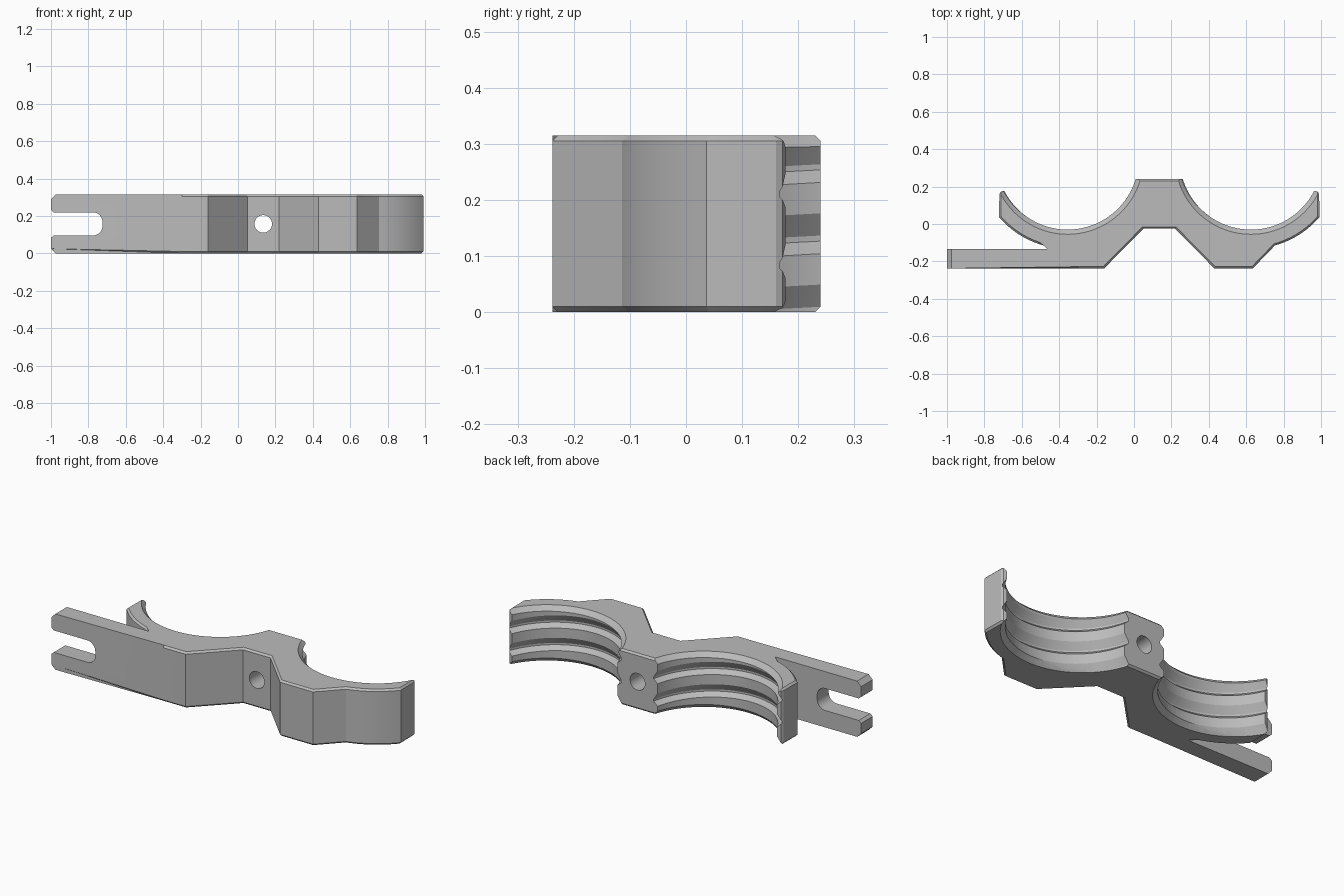
import bpy, bmesh
from math import radians, cos, sin, sqrt
from mathutils import Matrix, Vector

if "Cube" in bpy.data.objects:
    bpy.data.objects.remove(bpy.data.objects["Cube"])

H = 0.315            # height of the clamp
MID = 0.135          # mirror line between the two cradles
CX, CY = 0.49, 0.35  # cradle axis offset from the mirror line
CREST, ROOT, PITCH = 0.38, 0.405, 0.127

grey = bpy.data.materials.new("light grey plastic")
grey.use_nodes = True
colour = (0.5, 0.5, 0.5, 1)
grey.diffuse_color = colour
grey.node_tree.nodes["Principled BSDF"].inputs["Base Color"].default_value = colour


def finish(bm, name):
    bmesh.ops.recalc_face_normals(bm, faces=bm.faces)
    mesh = bpy.data.meshes.new(name)
    bm.to_mesh(mesh)
    bm.free()
    mesh.materials.append(grey)
    obj = bpy.data.objects.new(name, mesh)
    bpy.context.collection.objects.link(obj)
    return obj


def extrude(bm, points, depth):
    """Extrude a closed 3D outline along a vector."""
    face = bm.faces.new([bm.verts.new(p) for p in points])
    made = bmesh.ops.extrude_face_region(bm, geom=[face])["geom"]
    verts = [v for v in made if isinstance(v, bmesh.types.BMVert)]
    bmesh.ops.translate(bm, vec=depth, verts=verts)
    bmesh.ops.recalc_face_normals(bm, faces=bm.faces)


def cut(body, cutter):
    mod = body.modifiers.new(cutter.name, "BOOLEAN")
    mod.operation, mod.solver, mod.object = "DIFFERENCE", "EXACT", cutter
    bpy.context.view_layer.objects.active = body
    bpy.ops.object.modifier_apply(modifier=mod.name)
    bpy.data.objects.remove(cutter)


# Right half of the plan outline, offsets from the mirror line
def arm_outline():
    r, n = 0.482, 14
    start, end = radians(-74.5), radians(-40.5)
    pts = []
    for i in range(n + 1):
        a = start + (end - start) * i / n
        pts.append((CX + r * cos(a), CY + r * sin(a)))
    return pts + [(0.855, 0.16), (0.848, 0.172), (0.835, 0.177), (0.79, 0.177),
                  (0.165, 0.177), (0.165, 0.24)]


arm = arm_outline()
right = [(0.085, -0.025), (0.295, -0.238), (0.5, -0.238)] + arm
left = list(reversed(arm)) + [(0.597, -0.135)]
outline = [(MID + x, y) for x, y in right] + [(MID - x, y) for x, y in left]
outline += [(-1, -0.135), (-1, -0.238), (-0.3, -0.238), (-0.16, -0.238), (0.05, -0.025)]

# Body with finely chamfered rims, leaving the fork bar square
bm = bmesh.new()
extrude(bm, [(x, y, 0) for x, y in outline], Vector((0, 0, H)))


def rim(e):
    a, b = (v.co for v in e.verts)
    if abs(a.z - b.z) > 0.001:
        return False
    m = (a + b) / 2
    bar = m.x < -0.3 and m.y < -0.12
    inside = abs(m.y - 0.177) < 0.002 or (m.y > 0.18 and m.y < 0.239)
    return not bar and not inside


bmesh.ops.bevel(bm, geom=[e for e in bm.edges if rim(e)], offset=0.01,
                segments=1, affect="EDGES")
# Corners at the end of the fork bar
tips = [e for e in bm.edges if all(v.co.x < -0.999 for v in e.verts)
        and abs(e.verts[0].co.z - e.verts[1].co.z) < 0.001]
bmesh.ops.bevel(bm, geom=tips, offset=0.025, segments=1, affect="EDGES")
body = finish(bm, "double_cradle_clamp")


# Threaded cradle cutter: half a left-handed screw
def thread_cutter(cx):
    tooth = [(0.005, ROOT), (0.045, CREST), (0.1, CREST), (0.122, ROOT)]
    bm = bmesh.new()
    low, high = (bm.verts.new((cx, CY, z)) for z in (-0.4, 0.8))
    columns, n = [], 72
    for i in range(n + 1):
        a = radians(180 + 180 * i / n)
        shift = 0.13 - PITCH * (180 * i / n - 20) / 360
        columns.append([bm.verts.new((cx + r * cos(a), CY + r * sin(a), shift + k * PITCH + o))
                        for k in range(-3, 4) for o, r in tooth])
    for a, b in zip(columns, columns[1:]):
        bm.faces.new((low, a[0], b[0]))
        bm.faces.new((high, b[-1], a[-1]))
        for j in range(len(a) - 1):
            bm.faces.new((a[j], a[j + 1], b[j + 1], b[j]))
    for c in (columns[0], columns[-1]):
        bm.faces.new([low] + c + [high])
    return finish(bm, "thread_cutter")


def cone_cutter(cx, z, r_low, r_high):
    bm = bmesh.new()
    bmesh.ops.create_cone(bm, cap_ends=True, segments=144, radius1=r_low, radius2=r_high,
                          depth=0.06, matrix=Matrix.Translation((cx, CY, z)))
    return finish(bm, "cone_cutter")


for side in (-1, 1):
    x = MID + side * CX
    cut(body, thread_cutter(x))
    cut(body, cone_cutter(x, H, ROOT - 0.03, ROOT + 0.03))
    cut(body, cone_cutter(x, 0, ROOT + 0.03, ROOT - 0.03))

# Fork slot with rounded inner corners and flared mouth
half, rad = 0.062, 0.05
upper = [(-1.02, half + 0.03), (-0.985, half)]
for i in range(9):
    a = radians(90 - 90 * i / 8)
    upper.append((-0.725 - rad + rad * cos(a), half - rad + rad * sin(a)))
slot = upper + [(x, -z) for x, z in reversed(upper)]
bm = bmesh.new()
extrude(bm, [(x, -0.4, H / 2 + z) for x, z in slot], Vector((0, 0.35, 0)))
cut(body, finish(bm, "slot_cutter"))

# Bolt hole through the middle boss
bm = bmesh.new()
bmesh.ops.create_cone(bm, cap_ends=True, segments=40, radius1=0.047, radius2=0.047, depth=1,
                      matrix=Matrix.Translation((MID, 0, H / 2)) @ Matrix.Rotation(radians(90), 4, "X"))
cut(body, finish(bm, "hole_cutter"))

# Smooth curved walls, keep edges crisp
bpy.ops.object.select_all(action="DESELECT")
body.select_set(True)
bpy.context.view_layer.objects.active = body
bpy.ops.object.shade_smooth_by_angle(angle=radians(25))
